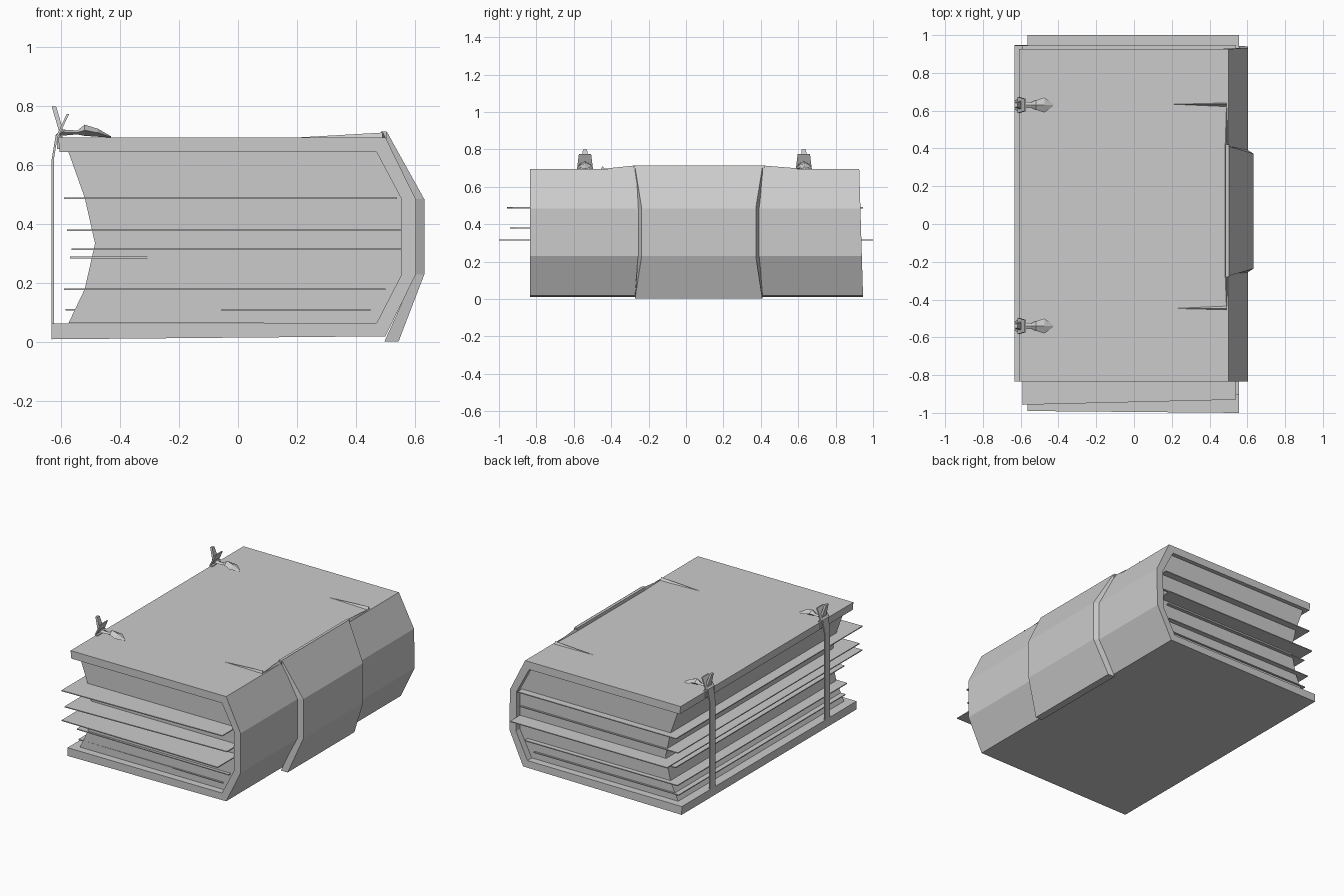
import bpy, bmesh


def make(name, bm):
    bmesh.ops.recalc_face_normals(bm, faces=bm.faces)
    me = bpy.data.meshes.new(name)
    bm.to_mesh(me)
    bm.free()
    ob = bpy.data.objects.new(name, me)
    bpy.context.collection.objects.link(ob)
    return ob


def loft(name, rings, closed_ends=True):
    """Skin a list of equal-length closed rings of points."""
    bm = bmesh.new()
    vr = [[bm.verts.new(p) for p in r] for r in rings]
    n = len(rings[0])
    for a, b in zip(vr, vr[1:]):
        for i in range(n):
            j = (i + 1) % n
            bm.faces.new((a[i], a[j], b[j], b[i]))
    if closed_ends:
        bm.faces.new(vr[0])
        bm.faces.new(vr[-1])
    return make(name, bm)


def hull(name, pts):
    bm = bmesh.new()
    for p in pts:
        bm.verts.new(p)
    bmesh.ops.convex_hull(bm, input=bm.verts)
    return make(name, bm)


def box(name, x0, x1, y0, y1, z0, z1):
    return hull(name, [(x, y, z) for x in (x0, x1) for y in (y0, y1) for z in (z0, z1)])


def back_y(z):
    # the rear edge of the cover leans slightly
    return 0.947 - 0.03 * z


# wrapped cover: outer and inner profile, one cross-section ring per point
outer = [(-0.61, 0.695), (0.5, 0.695), (0.603, 0.485), (0.603, 0.23), (0.5, 0.02), (-0.632, 0.01)]
inner = [(-0.605, 0.645), (0.47, 0.645), (0.555, 0.485), (0.555, 0.23), (0.47, 0.065), (-0.632, 0.063)]
loft("cover", [[(o[0], -0.835, o[1]), (o[0], back_y(o[1]), o[1]),
                (i[0], back_y(i[1]), i[1]), (i[0], -0.835, i[1])]
               for o, i in zip(outer, inner)])

# page block with hollow fore edge
pages = [(-0.575, 0.645), (-0.52, 0.49), (-0.485, 0.335), (-0.52, 0.18), (-0.575, 0.065),
         (0.47, 0.065), (0.555, 0.23), (0.555, 0.485), (0.47, 0.645)]
loft("page_block", [[(x, y, z) for x, z in pages] for y in (-0.79, 0.90)])

# loose sheets sticking out: left x, right x, front-left y, front-right y, back y, z
sheets = [(-0.59, 0.54, -0.957, -0.93, 0.945, 0.488),
          (-0.58, 0.555, -0.94, -0.905, 0.91, 0.38),
          (-0.565, 0.555, -0.99, -1.0, 1.0, 0.315),
          (-0.57, 0.5, -0.80, -0.78, 0.92, 0.287),
          (-0.59, 0.5, -0.80, -0.81, 0.93, 0.18),
          (-0.585, 0.45, -0.79, -0.80, 0.91, 0.11)]
for k, (x0, x1, ya, yb, y1, z) in enumerate(sheets):
    h = 0.003
    hull(f"loose_sheet_{k + 1}", [(x, y, z + d) for d in (-h, h)
                                  for x, y in ((x0, ya), (x1, yb), (x1, y1), (x0, y1))])

# raised spine band with bevelled sides: (x out, z out, x in, z in, y half base, y half top)
band = [(0.505, 0.714, 0.485, 0.69, 0.345, 0.342),
        (0.632, 0.485, 0.60, 0.485, 0.325, 0.305),
        (0.632, 0.23, 0.60, 0.23, 0.325, 0.305),
        (0.545, 0.003, 0.497, 0.003, 0.342, 0.34)]
c = 0.068
loft("spine_band", [[(xi, c - hb, zi), (xo, c - ht, zo), (xo, c + ht, zo), (xi, c + hb, zi)]
                    for xo, zo, xi, zi, hb, ht in band])

# ridge along the cover hinge and the two creases running from its ends
hull("hinge_ridge", [(0.482, -0.28, 0.69), (0.505, -0.28, 0.69), (0.485, -0.28, 0.714), (0.503, -0.28, 0.714),
                     (0.482, 0.42, 0.69), (0.505, 0.42, 0.69), (0.485, 0.42, 0.714), (0.503, 0.42, 0.714)])
for s, y, ye in ((1, 0.642, 0.42), (-1, -0.455, -0.28)):
    hull("crease", [(0.21, y - s * 0.008, 0.695), (0.49, y, 0.693), (0.49, y - s * 0.022, 0.693),
                    (0.49, y - s * 0.008, 0.711)])
    hull("hinge_taper", [(0.482, ye, 0.693), (0.5, ye, 0.693), (0.49, ye, 0.713), (0.49, y, 0.695)])

# straps over the fore edge, with pointed tie on the top cover
path = [(-0.632, 0.015), (-0.632, 0.62), (-0.618, 0.705), (-0.59, 0.722)]
for y in (-0.54, 0.63):
    loft("strap", [[(x, y - w, z), (x, y + w, z), (x + 0.007, y + w, z - 0.002), (x + 0.007, y - w, z - 0.002)]
                   for (x, z), w in zip(path, (0.026, 0.026, 0.03, 0.03))])
    # roll under the knot, flared flap and upright prong
    box("knot_roll", -0.614, -0.595, y - 0.043, y + 0.043, 0.655, 0.70)
    hull("knot_flap", [(x + d, y + s * w, z) for d in (-0.004, 0.004) for s in (-1, 1)
                       for x, z, w in ((-0.612, 0.70, 0.042), (-0.577, 0.774, 0.033))])
    hull("knot_prong", [(x + d, y + s * w, z) for d in (-0.007, 0.008) for s in (-1, 1)
                        for x, z, w in ((-0.60, 0.715, 0.022), (-0.625, 0.80, 0.011))])
    # stem and faceted leaf tip: x, half width, bottom z, top z
    leaf = [(-0.605, 0.022, 0.70, 0.722), (-0.545, 0.014, 0.705, 0.718), (-0.52, 0.025, 0.70, 0.738),
            (-0.475, 0.04, 0.697, 0.724), (-0.43, 0.008, 0.694, 0.698)]
    loft("tie_leaf", [[(x, y - w, (a + b) / 2), (x, y, b), (x, y + w, (a + b) / 2), (x, y, a)]
                      for x, w, a, b in leaf])
